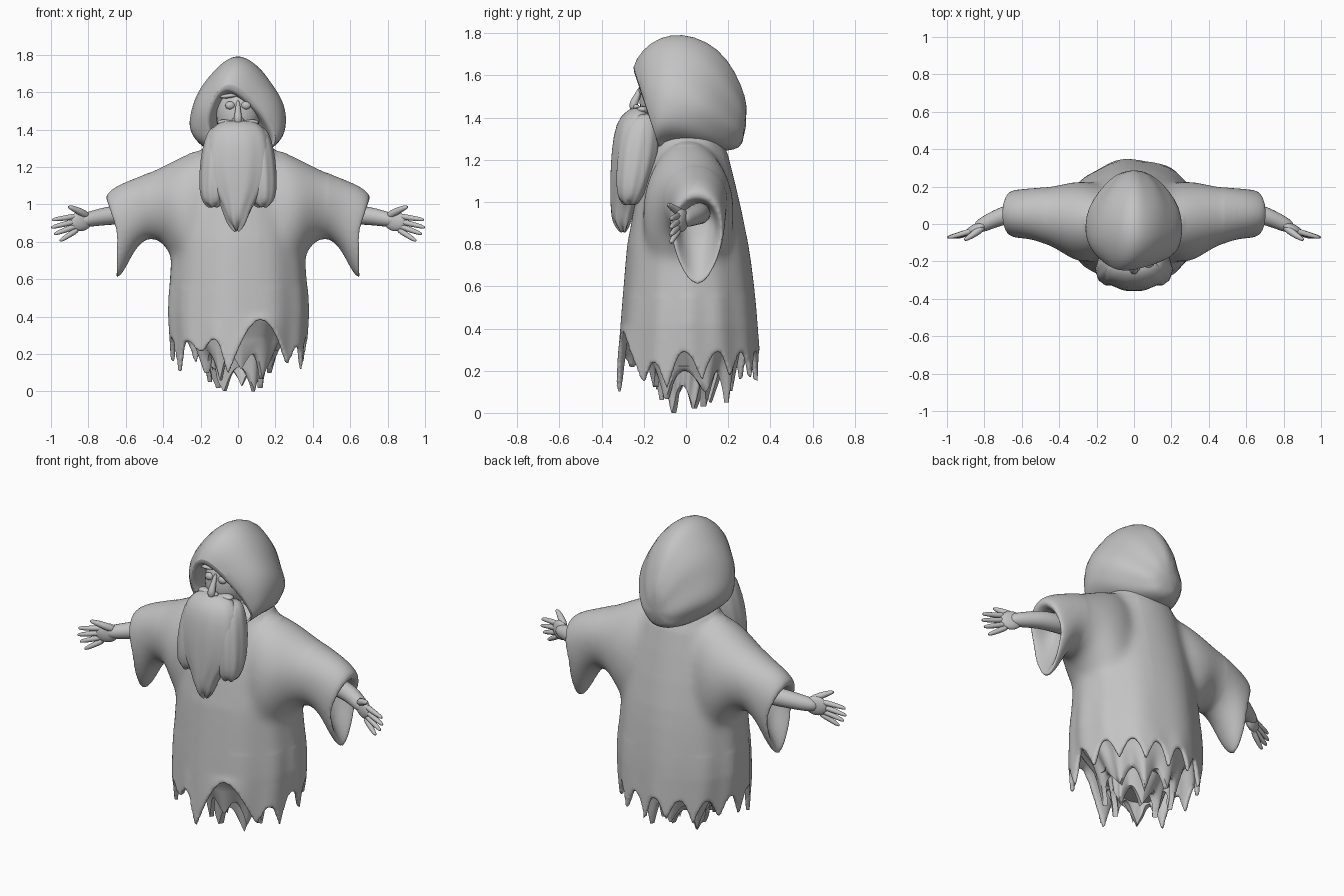
import bpy, bmesh, math
from mathutils import Vector

if "Cube" in bpy.data.objects:
    bpy.data.objects.remove(bpy.data.objects["Cube"])

grey = bpy.data.materials.new("plain grey")
grey.diffuse_color = (0.55, 0.55, 0.55, 1)
grey.use_nodes = True
grey.node_tree.nodes["Principled BSDF"].inputs["Base Color"].default_value = grey.diffuse_color


def loft(name, rings, subdiv=0, angle=60):
    """Skin a list of closed point rings into one smooth closed object."""
    bm = bmesh.new()
    loops = [[bm.verts.new(p) for p in ring] for ring in rings]
    n = len(loops[0])
    for a, b in zip(loops, loops[1:]):
        for i in range(n):
            j = (i + 1) % n
            bm.faces.new((a[i], a[j], b[j], b[i]))
    bm.faces.new(loops[0])
    bm.faces.new(loops[-1])
    bmesh.ops.recalc_face_normals(bm, faces=bm.faces)
    me = bpy.data.meshes.new(name)
    bm.to_mesh(me)
    bm.free()
    ob = bpy.data.objects.new(name, me)
    bpy.context.collection.objects.link(ob)
    me.materials.append(grey)
    if subdiv:
        m = ob.modifiers.new("Subdivision", 'SUBSURF')
        m.levels = m.render_levels = subdiv
    bpy.ops.object.select_all(action='DESELECT')
    bpy.context.view_layer.objects.active = ob
    ob.select_set(True)
    bpy.ops.object.shade_smooth_by_angle(angle=math.radians(angle))
    return ob


def tube(name, path, n=10):
    """Round limb through points (x, y, z, radius)."""
    pts = [Vector(p[:3]) for p in path]
    rings = []
    for i, p in enumerate(pts):
        d = (pts[min(i + 1, len(pts) - 1)] - pts[max(i - 1, 0)]).normalized()
        u = d.cross(Vector((0, 1, 0.01))).normalized()
        v = d.cross(u)
        rings.append([p + path[i][3] * (u * math.cos(t) + v * math.sin(t))
                      for t in (2 * math.pi * k / n for k in range(n))])
    return loft(name, rings, 1)


def ball(name, loc, size, rot=(0, 0, 0)):
    n = 12
    rings = [[(math.sin(a) * math.cos(2 * math.pi * k / n), math.sin(a) * math.sin(2 * math.pi * k / n),
               math.cos(a)) for k in range(n)] for a in (0.12 + i * (math.pi - 0.24) / 8 for i in range(9))]
    ob = loft(name, rings, 1)
    ob.location, ob.scale, ob.rotation_euler = loc, size, rot
    return ob


def hem_height(deg, tips, valley):
    """Pointed rags with rounded gaps between them; a tip may set the gap after it."""
    tips = tips + [(tips[0][0] + 360,) + tips[0][1:]]
    if deg < tips[0][0]:
        deg += 360
    for a, b in zip(tips, tips[1:]):
        if a[0] <= deg <= b[0]:
            f = (deg - a[0]) / (b[0] - a[0])
            base = a[1] + (b[1] - a[1]) * f
            top = a[2] if len(a) > 2 else valley
            return base + (top - base) * math.sin(math.pi * f) ** 1.1
    return valley


def skirt(name, profile, tips, valley, hem, folds, wall, roof, n=180):
    """Draped cloth: profile rows (z, rx, y_front, y_back), then the hem and a hollow up to roof."""
    steps = (0.2, 0.4, 0.6, 0.8, 1.0)
    last = profile[-1]
    hems = [(last[0],) + tuple(a + (b - a) * f for a, b in zip(last[1:], hem)) for f in steps]
    rows = [(r, None, 0) for r in profile] + [(h, f, 0) for h, f in zip(hems, steps)]
    rows += [(h, f, wall * (1.3 - .5 * f)) for h, f in list(zip(hems, steps))[:1:-1]]
    rows += [((roof,) + last[1:], None, wall * 1.4)]
    rings = []
    for (z, rx, y0, y1), f, inset in rows:
        ring = []
        for k in range(n):
            t = 2 * math.pi * k / n
            zz = z if f is None else z + (hem_height(360 * k / n, tips, valley) - z) * f
            w = 1 + folds * max(0, 1.25 - zz) * math.cos(11 * t + 1.5 * math.sin(2 * t))
            ring.append(((rx - inset) * w * math.cos(t),
                         (y0 + y1) / 2 + ((y1 - y0) / 2 - inset) * w * math.sin(t), zz))
        rings.append(ring)
    return loft(name, rings)


# Robe body with ragged hem
robe = skirt("robe",
             [(1.34, .10, -.10, .14), (1.30, .19, -.14, .17), (1.22, .25, -.18, .20), (1.1, .29, -.22, .23),
              (.95, .325, -.25, .265), (.8, .35, -.278, .295), (.7, .36, -.287, .31), (.6, .367, -.295, .322),
              (.5, .374, -.303, .332), (.42, .377, -.309, .338)],
             [(12, .15), (38, .17), (62, .16), (84, .14), (106, .17), (130, .15), (155, .17), (180, .16),
              (207, .085, .27), (236, .21, .28), (261, .085, .38), (319, .14, .24), (342, .11)],
             .29, (.366, -.328, .348), .016, .03, .42)
# Ragged cloth layers hanging under the robe
skirt("middle_rags", [(.42, .33, -.27, .3), (.36, .28, -.24, .27), (.3, .25, -.2, .255)],
      [(20, .1), (62, .05), (105, .1), (150, .05), (200, .1), (238, .06), (275, .12), (315, .06)],
      .2, (.19, -.16, .22), .03, .03, .22)
skirt("inner_rags", [(.38, .2, -.17, .2), (.25, .17, -.12, .16)],
      [(20, .02), (80, .03), (150, .02), (235, .0), (310, .0)],
      .13, (.14, -.09, .1), .03, .035, .14)


def sleeve_ring(s, xt, xb, zt, zb, y0, y1, taper, n=32):
    ring = []
    for k in range(n):
        t = 2 * math.pi * k / n
        h = math.sin(t)
        w = (1 - taper * (1 - h) / 2) * (1 + .25 * taper)
        ring.append((s * (xb + (xt - xb) * max(0, (h - .2) / .8) ** 0.9),
                     (y0 + y1) / 2 + (y1 - y0) / 2 * math.cos(t) * w,
                     (zt + zb) / 2 + (zt - zb) / 2 * h))
    return ring


sleeves = []
for side, s in (("left", 1), ("right", -1)):
    # Wide sleeve with drooping cuff, turned inward at the lip
    rows = [(.10, .10, 1.30, .55, -.18, .20, 0), (.22, .26, 1.295, .56, -.22, .235, 0),
            (.32, .345, 1.25, .70, -.185, .225, 0), (.41, .41, 1.20, .815, -.135, .205, 0),
            (.50, .49, 1.16, .825, -.105, .20, .1), (.58, .555, 1.13, .755, -.09, .20, .25),
            (.65, .60, 1.10, .655, -.09, .20, .35), (.70, .64, 1.065, .60, -.085, .195, .4),
            (.718, .66, 1.025, .605, -.075, .185, .4), (.675, .64, 1.0, .65, -.05, .16, .4),
            (.55, .53, 1.0, .86, -.02, .13, .2)]
    sleeves.append(loft(side + "_sleeve", [sleeve_ring(s, *r) for r in rows], 1))
    # Arm, palm, fingers and thumb
    tube(side + "_forearm", [(s * .5, .07, .95, .055), (s * .62, .065, .945, .055), (s * .7, .045, .94, .052),
                             (s * .77, .015, .925, .045), (s * .82, -.01, .917, .04), (s * .85, -.025, .912, .025)])
    ball(side + "_palm", (s * .838, -.022, .912), (.07, .028, .055), (0, s * .25, -s * .4))
    fingers = [("index", .94, .995, .915), ("middle", .915, 1.0, .875),
               ("ring", .89, .985, .84), ("little", .87, .955, .805)]
    for label, z0, x1, z1 in fingers:
        tube(f"{side}_{label}_finger", [(s * .85, -.03, z0, .018), (s * (.85 + x1) / 2, -.055, (z0 + z1) / 2, .016),
                                        (s * (x1 - .012), -.07, z1 + .005, .012), (s * x1, -.073, z1, .005)], 8)
    tube(side + "_thumb", [(s * .80, -.01, .935, .026), (s * .85, -.05, .965, .021),
                           (s * .895, -.08, .985, .014), (s * .91, -.085, .988, .006)], 8)

# Merge sleeves into the robe and soften the shoulders, armpits and cuffs
bpy.ops.object.select_all(action='DESELECT')
for ob in [robe] + sleeves:
    ob.select_set(True)
bpy.context.view_layer.objects.active = robe
bpy.ops.object.convert(target='MESH')
bpy.ops.object.join()
m = robe.modifiers.new("Remesh", 'REMESH')
m.mode, m.voxel_size, m.use_smooth_shade = 'VOXEL', 0.01, True
bpy.ops.object.convert(target='MESH')
me = robe.data
bm = bmesh.new()
bm.from_mesh(me)
for count, test in ((3, lambda c: True), (6, lambda c: abs(c.x) > .55 or .36 < c.z < 1),
                    (45, lambda c: .12 < abs(c.x) < .48 and .55 < c.z < 1.27)):
    vs = [v for v in bm.verts if test(v.co)]
    for _ in range(count):
        bmesh.ops.smooth_vert(bm, verts=vs, factor=0.5, use_axis_x=True, use_axis_y=True, use_axis_z=True)
for f in bm.faces:
    f.smooth, f.material_index = True, 0
bm.to_mesh(me)
bm.free()
if not me.materials:
    me.materials.append(grey)


# Hood: rolled opening edge swelling into a drooping egg shape
def hood_ring(yt, yb, rx, zb, zt, skew, n=40):
    ring = []
    for k in range(n):
        t = 2 * math.pi * k / n
        h = math.sin(t)
        fold = 1 + (.012 + .15 * max(0, yt)) * math.cos(7 * t + 9 * yt)
        ring.append((rx * fold * math.cos(t) * (1 - .36 * h) + skew * h,
                     yb + (yt - yb) * (h + 1) / 2, (zt + zb) / 2 + (zt - zb) / 2 * h))
    return ring


hood_rows = [(-.06, -.04, .11, 1.28, 1.55, -.02), (-.17, -.08, .135, 1.25, 1.585, -.05),
             (-.24, -.12, .148, 1.25, 1.605, -.06), (-.26, -.13, .168, 1.25, 1.63, -.05),
             (-.21, -.115, .215, 1.255, 1.725, -.02), (-.12, -.07, .245, 1.26, 1.785, 0),
             (-.02, 0, .248, 1.255, 1.80, 0), (.10, .08, .23, 1.245, 1.765, 0), (.20, .16, .175, 1.24, 1.68, 0),
             (.265, .23, .115, 1.245, 1.55, 0), (.295, .275, .055, 1.27, 1.45, 0)]
loft("hood", [hood_ring(*r) for r in hood_rows], 1)

# Face
ball("head", (0, -.11, 1.48), (.125, .118, .16))
tube("nose", [(0, -.205, 1.56, .010), (0, -.228, 1.51, .014), (0, -.25, 1.465, .024),
              (0, -.25, 1.445, .022), (0, -.235, 1.432, .008)])
for side, s in (("left", 1), ("right", -1)):
    ball(side + "_eye", (s * .043, -.208, 1.53), (.027, .018, .022))
    ball(side + "_brow", (s * .05, -.2, 1.58), (.05, .022, .012), (0, s * .12, 0))
    ball(side + "_nostril", (s * .02, -.235, 1.45), (.014, .016, .013))
    ball(side + "_moustache", (s * .055, -.205, 1.43), (.06, .035, .022), (0, s * -.2, 0))


# Beard: a broad fan with a pointed middle lock and two rounded side locks
def lock(name, rows, n=40):
    rings = []
    for z, cx, cy, rx, ry in rows:
        ring = []
        for k in range(n):
            t = 2 * math.pi * k / n
            w = 1 + .03 * math.cos(10 * t) * min(1, (1.45 - z) * 4)
            ring.append((cx + rx * w * math.cos(t), cy + ry * w * math.sin(t), z + .012 * math.cos(5 * t) * (z < 1)))
        rings.append(ring)
    loft(name, rings, 1)


lock("beard_middle", [(1.45, 0, -.215, .07, .035), (1.43, 0, -.225, .115, .06), (1.38, 0, -.245, .16, .088),
                      (1.25, 0, -.255, .185, .10), (1.12, 0, -.265, .17, .095), (1.03, 0, -.285, .105, .075),
                      (.97, -.005, -.30, .075, .058), (.91, -.005, -.305, .055, .045),
                      (.875, -.005, -.30, .028, .022), (.86, -.005, -.298, .008, .008)])
for side, s in (("left", 1), ("right", -1)):
    lock(side + "_beard_lock", [(1.42, s * .09, -.19, .04, .04), (1.39, s * .10, -.205, .065, .075),
                                (1.3, s * .117, -.22, .075, .095), (1.18, s * .126, -.235, .08, .095),
                                (1.07, s * .13, -.255, .076, .078), (1.01, s * .13, -.265, .06, .055),
                                (.985, s * .13, -.268, .025, .025)])
